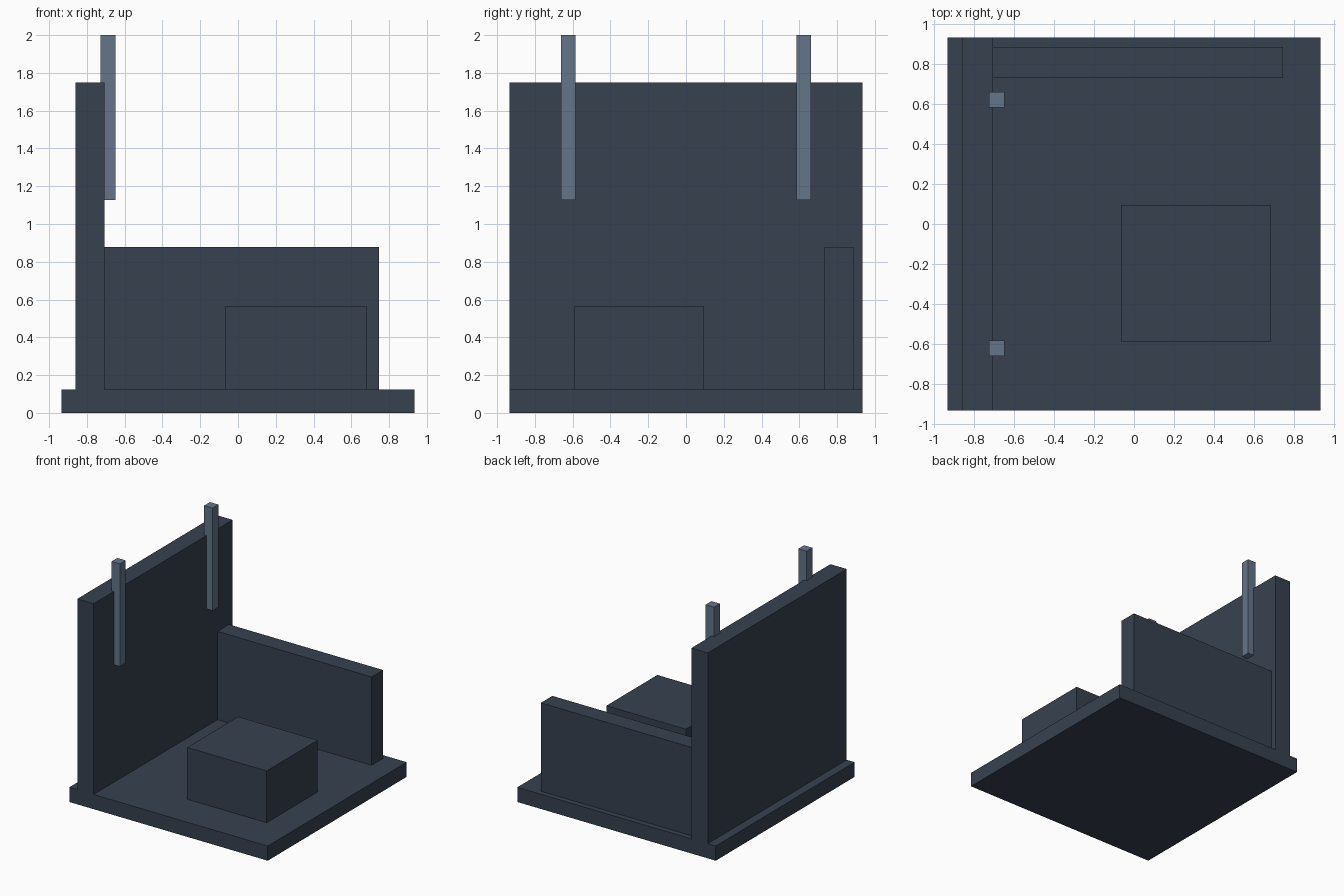
import bpy

if "Cube" in bpy.data.objects:
    bpy.data.objects.remove(bpy.data.objects["Cube"])


def material(name, rgb):
    m = bpy.data.materials.new(name)
    m.diffuse_color = (*rgb, 1.0)
    m.use_nodes = True
    m.node_tree.nodes["Principled BSDF"].inputs["Base Color"].default_value = m.diffuse_color
    return m


def box(name, x, y, z, mat):
    """Axis-aligned box from (min, max) ranges."""
    bpy.ops.mesh.primitive_cube_add(
        size=1, location=[(a + b) / 2 for a, b in (x, y, z)])
    ob = bpy.context.object
    ob.name = name
    ob.scale = [b - a for a, b in (x, y, z)]
    bpy.ops.object.transform_apply(location=False, rotation=False, scale=True)
    ob.data.materials.append(mat)
    return ob


dark = material("dark slate", (0.038, 0.053, 0.080))
light = material("light slate", (0.127, 0.178, 0.250))

FLOOR = 0.125

# Floor slab
box("floor_slab", (-0.935, 0.935), (-0.935, 0.935), (0, FLOOR), dark)

# Tall wall along the left edge
box("tall_wall", (-0.86, -0.706), (-0.935, 0.935), (FLOOR, 1.75), dark)

# Low wall along the rear
box("low_wall", (-0.706, 0.746), (0.733, 0.888), (FLOOR, 0.877), dark)

# Block standing on the floor
box("floor_block", (-0.065, 0.684), (-0.591, 0.094), (FLOOR, 0.566), dark)

# Pair of posts on the inner face of the tall wall
for side, name in ((-1, "front_post"), (1, "rear_post")):
    y = side * 0.623
    box(name, (-0.728, -0.649), (y - 0.039, y + 0.039), (1.126, 2.0), light)
